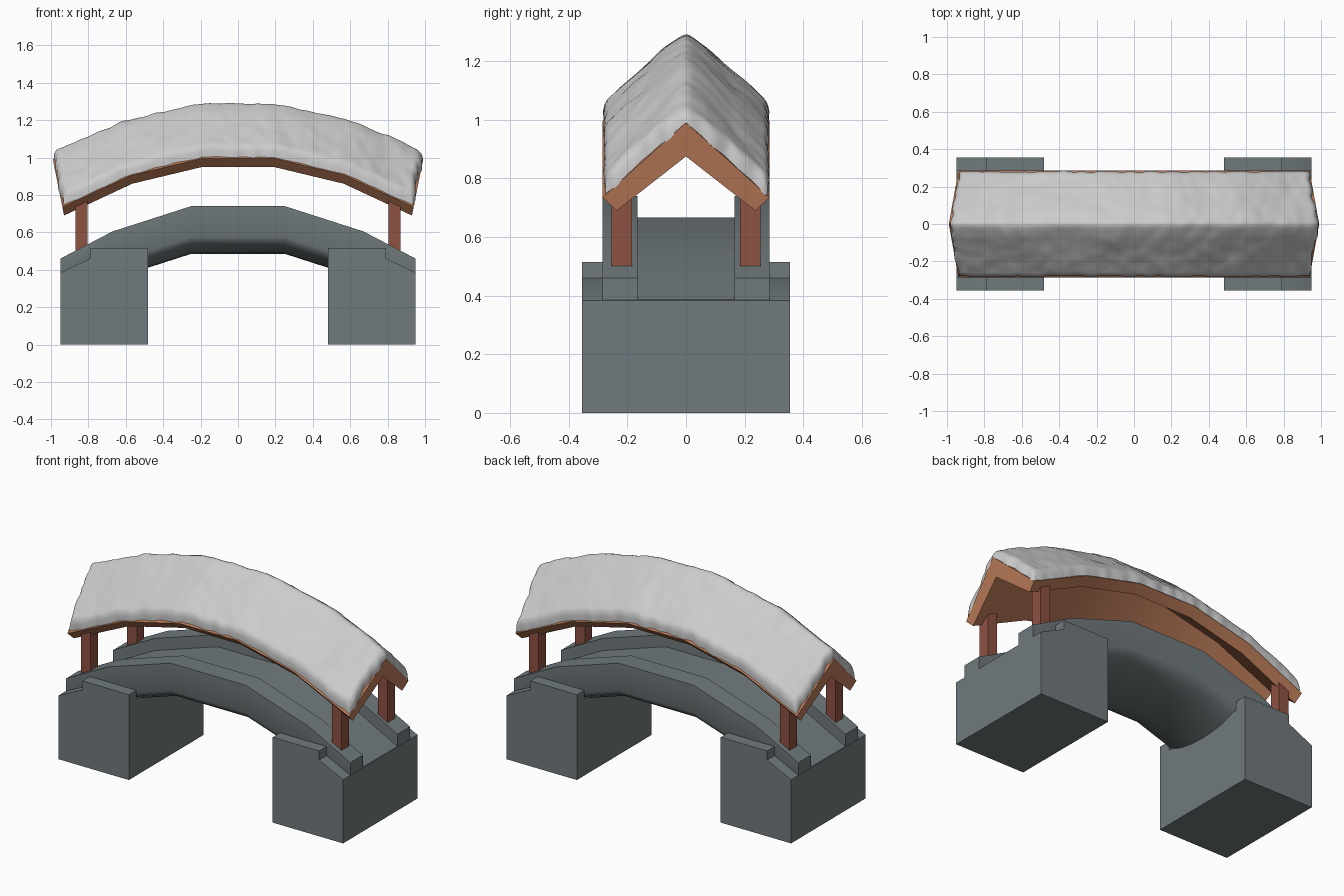
import bpy, bmesh, math
from mathutils import Vector, noise

if "Cube" in bpy.data.objects:
    bpy.data.objects.remove(bpy.data.objects["Cube"])


def material(name, rgb):
    m = bpy.data.materials.new(name)
    m.diffuse_color = (*rgb, 1)
    m.use_nodes = True
    m.node_tree.nodes["Principled BSDF"].inputs["Base Color"].default_value = m.diffuse_color
    return m


STONE = material("stone", (0.165, 0.195, 0.205))
TIMBER = material("roof timber", (0.50, 0.20, 0.10))
POST = material("post timber", (0.27, 0.085, 0.055))


def finish(name, bm, mat=None, angle=35):
    bmesh.ops.recalc_face_normals(bm, faces=bm.faces)
    mesh = bpy.data.meshes.new(name)
    bm.to_mesh(mesh)
    bm.free()
    ob = bpy.data.objects.new(name, mesh)
    bpy.context.collection.objects.link(ob)
    if mat:
        mesh.materials.append(mat)
    bpy.ops.object.select_all(action='DESELECT')
    ob.select_set(True)
    bpy.context.view_layer.objects.active = ob
    bpy.ops.object.shade_smooth_by_angle(angle=math.radians(angle))
    return ob


def loft(name, loops, mat):
    """Skin a row of closed cross-sections and cap both ends."""
    bm = bmesh.new()
    rows = [[bm.verts.new(p) for p in loop] for loop in loops]
    n = len(rows[0])
    for a, b in zip(rows, rows[1:]):
        for i in range(n):
            j = (i + 1) % n
            bm.faces.new((a[i], a[j], b[j], b[i]))
    bm.faces.new(rows[0])
    bm.faces.new(rows[-1])
    return finish(name, bm, mat)


def prism(name, profile, y0, y1, mat):
    return loft(name, [[(x, y, z) for x, z in profile] for y in (y0, y1)], mat)


def mirrored(half):
    return [(-x, z) for x, z in reversed(half)] + half


# Arched stone span: sunken deck between parapets, rounded underside
span_path = mirrored([(0.25, 0.74), (0.67, 0.605), (0.949, 0.46)])
belly = [(0.285 * math.cos(t * math.pi / 10), -0.165 - 0.09 * math.sin(t * math.pi / 10))
         for t in range(11)]
span_section = [(-0.285, 0), (-0.165, 0), (-0.165, -0.073), (0.165, -0.073),
                (0.165, 0), (0.285, 0)] + belly
loft("stone_span", [[(x, y, z + d) for y, d in span_section] for x, z in span_path], STONE)

# Abutments with outer kerbs, and posts standing on the parapets
for sx, end in ((-1, "left"), (1, "right")):
    block = [(0.48, 0), (0.95, 0), (0.95, 0.384), (0.79, 0.46), (0.48, 0.46)]
    prism(end + "_abutment", [(sx * x, z) for x, z in block], -0.355, 0.355, STONE)
    for sy, side in ((-1, "front"), (1, "back")):
        kerb = [(0.48, 0.44), (0.79, 0.44), (0.79, 0.515), (0.48, 0.515)]
        prism(f"{end}_{side}_kerb", [(sx * x, z) for x, z in kerb],
              sy * 0.28, sy * 0.355, STONE)
        post = [(0.805, 0.497), (0.87, 0.497), (0.87, 0.79), (0.805, 0.81)]
        prism(f"{end}_{side}_post", [(sx * x, z) for x, z in post],
              sy * 0.185, sy * 0.255, POST)

# Gabled roof swept along a faceted arch, leaning outward with height
roof_path = mirrored([(0.19, 0.95), (0.565, 0.86), (0.93, 0.69)])
LEAN = 0.215
roof_section = [(-0.285, 0.045), (0, 0.30), (0.285, 0.045),
                (0.237, 0), (0, 0.185), (-0.237, 0)]


def on_roof(x, z, y, h):
    return (x * (1 + LEAN * h), y, z + h)


loft("timber_roof", [[on_roof(x, z, y, h) for y, h in roof_section]
                     for x, z in roof_path], TIMBER)


def path_z(x):
    x = min(abs(x), 0.95)
    pts = [(0, 0.95)] + roof_path[3:] + [(1.0, 0.657)]
    for (x0, z0), (x1, z1) in zip(pts, pts[1:]):
        if x <= x1:
            return z0 + (z1 - z0) * (x - x0) / (x1 - x0)


def smooth_z(x):
    return sum(path_z(x + k * 0.02) for k in (-2, -1, 0, 1, 2)) / 5 if abs(x) < 0.85 else path_z(x)


def spread(t):
    """Crowd samples toward the rim so its roll-over stays round."""
    return 0.55 * t + 0.45 * math.sin(t * math.pi / 2)


def rim(d, r):
    d = max(0.0, min(1.0, d / r))
    return math.sqrt(1 - (1 - d) ** 2)


# Lumpy snow blanket with a rounded, ragged rim
NX, NY = 180, 64
bm = bmesh.new()
grid = []
for i in range(NX + 1):
    u = spread(2 * i / NX - 1)
    row = []
    for j in range(NY + 1):
        s = spread(2 * j / NY - 1)
        rag_x = 0.012 * noise.noise(Vector((u * 0.5, s * 7, 3)))
        rag_y = 0.025 * noise.noise(Vector((u * 16, s * 0.5, 9)))
        x = u * (0.925 + rag_x)
        w = s * (0.975 + rag_y)
        fold = math.sqrt(w * w + 0.0015)
        edge = rim((1 - abs(u)) * 0.93, 0.035) * rim((1 - abs(s)) * 0.38, 0.035)
        lump = 0.010 * noise.noise(Vector((x * 7, w * 2, 1))) \
            + 0.005 * noise.noise(Vector((x * 18, w * 5, 5)))
        t = (0.052 + lump) * edge - 0.004
        side = max(-1, min(1, w * 5))
        y = 0.285 * w + side * 0.012 * edge
        h = 0.30 - 0.255 * (fold * edge + abs(w) * (1 - edge)) + t
        row.append(bm.verts.new(on_roof(x, smooth_z(x), y, h)))
    grid.append(row)
for a, b in zip(grid, grid[1:]):
    for j in range(NY):
        bm.faces.new((a[j], b[j], b[j + 1], a[j + 1]))
finish("roof_snow", bm, None, 60)
